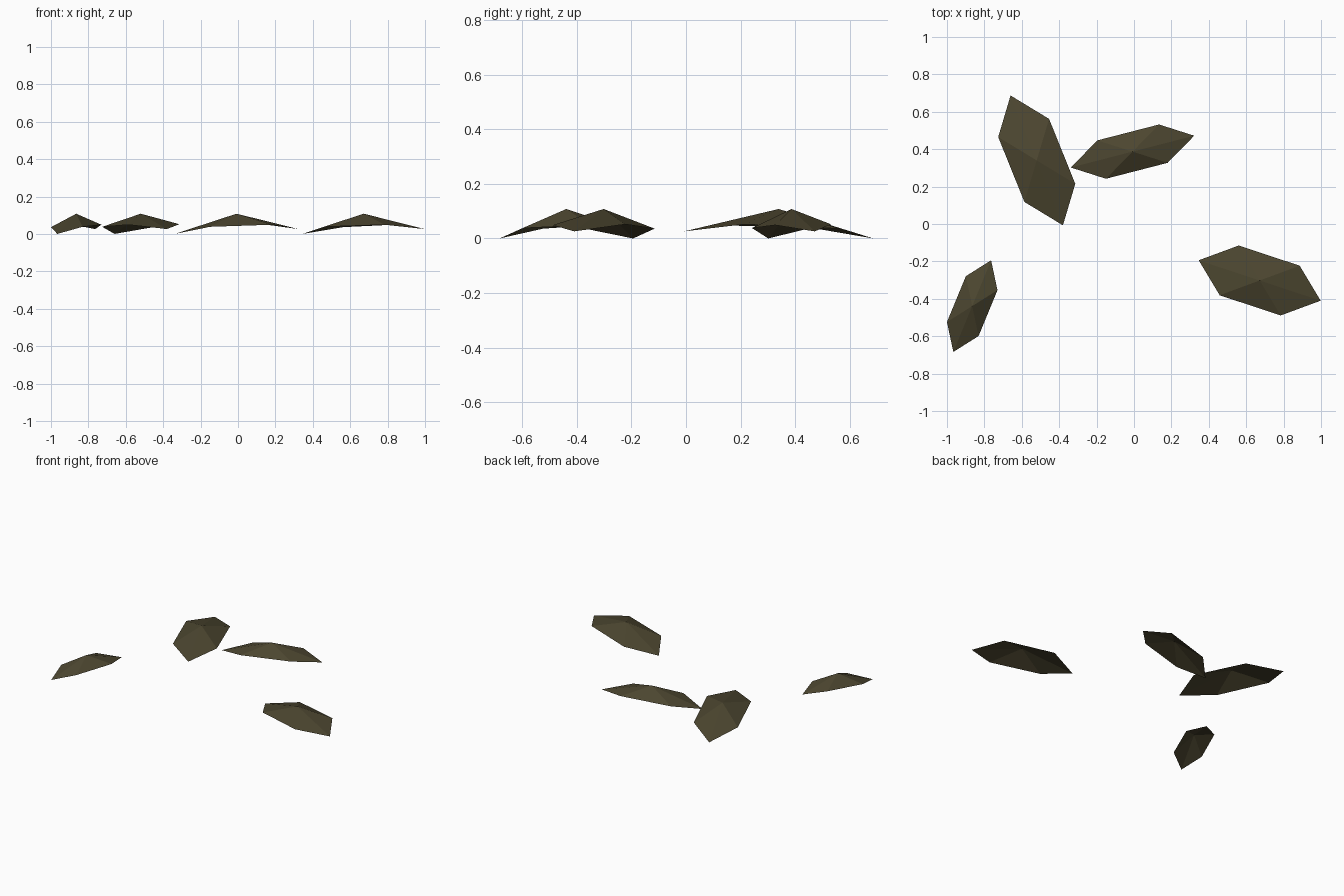
import bpy
from mathutils import Vector

if "Cube" in bpy.data.objects:
    bpy.data.objects.remove(bpy.data.objects["Cube"])

mat = bpy.data.materials.new("dark_olive_brown")
mat.diffuse_color = (0.072, 0.061, 0.029, 1)
mat.use_nodes = True
mat.node_tree.nodes["Principled BSDF"].inputs["Base Color"].default_value = mat.diffuse_color

# Rim heights shared by all leaves, starting at the tip touching the ground
RIM_Z = [0.0, 0.036, 0.052, 0.026, 0.049, 0.038]
PEAK_Z = 0.108


def leaf(name, centre, tip, side):
    """Thin six-sided leaf: a stretched hexagon sheet raised to a central peak."""
    c, t, s = Vector(centre), Vector(tip), Vector(side)
    rim = [t, s, s - t, -t, -s, t - s]
    verts = [(c.x, c.y, PEAK_Z)]
    verts += [(c.x + v.x, c.y + v.y, z) for v, z in zip(rim, RIM_Z)]
    # rim runs clockwise from above, so reverse each triangle to face up
    faces = [(0, (i + 1) % 6 + 1, i + 1) for i in range(6)]
    mesh = bpy.data.meshes.new(name)
    mesh.from_pydata(verts, [], faces)
    mesh.materials.append(mat)
    obj = bpy.data.objects.new(name, mesh)
    bpy.context.collection.objects.link(obj)


# Four scattered leaves: centre, vector to low tip, vector to next rim corner
leaf("leaf_back_left", (-0.52, 0.34), (-0.14, 0.347), (0.066, 0.222))
leaf("leaf_back", (-0.008, 0.387), (-0.33, -0.085), (-0.188, 0.06))
leaf("leaf_right", (0.672, -0.302), (-0.326, 0.108), (-0.112, 0.187))
leaf("leaf_front_left", (-0.865, -0.439), (-0.101, -0.245), (-0.135, -0.085))
